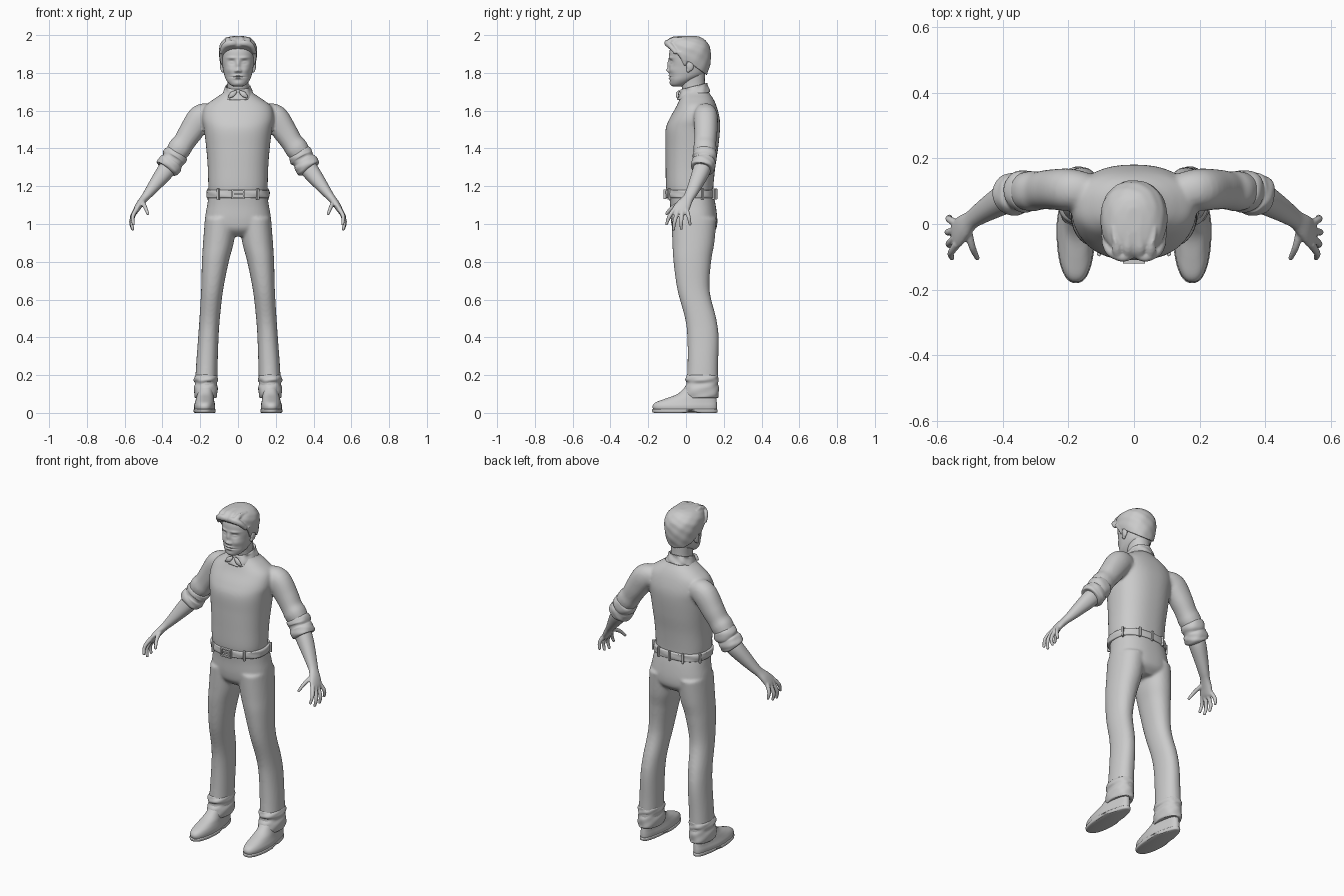
import bpy, bmesh
from math import sin, cos, pi, exp, copysign
from mathutils import Vector, Matrix


def resample(rows, steps):
    """Catmull-Rom through the given cross-sections."""
    out = []
    for i in range(len(rows) - 1):
        quad = [rows[max(i - 1, 0)], rows[i], rows[i + 1], rows[min(i + 2, len(rows) - 1)]]
        for k in range(steps):
            t = k / steps
            out.append([0.5 * (2 * b + (c - a) * t + (2 * a - 5 * b + 4 * c - d) * t * t
                               + (3 * b - a - 3 * c + d) * t ** 3) for a, b, c, d in zip(*quad)])
    return out + [list(rows[-1])]


def loft(bm, rows, side=1, p=2.2, n=40, steps=6, flat=True, ripple=(0, 0)):
    """Skin rings (x, y, z, radius across, radius along y); flat keeps them level."""
    rows = resample([(r[0] * side, *r[1:]) for r in rows], steps)
    cen = [Vector(r[:3]) for r in rows]
    rings = []
    for i, r in enumerate(rows):
        t = Vector((0, 0, 1)) if flat else (cen[min(i + 1, len(cen) - 1)] - cen[max(i - 1, 0)]).normalized()
        s = (Vector((0, 1, 0)) - t * t.y).normalized()
        u = s.cross(t)
        ring = []
        for k in range(n):
            a = 2 * pi * k / n
            w = 1 + ripple[0] * sin(ripple[1] * a + i * 0.9) + ripple[0] * 0.6 * sin((ripple[1] + 2) * a - i * 0.5)
            ca, sa = [copysign(abs(f) ** (2 / p), f) for f in (cos(a), sin(a))]
            ring.append(bm.verts.new(cen[i] + (u * ca * max(r[3], .001) + s * sa * max(r[4], .001)) * w))
        rings.append(ring)
    for a, b in zip(rings, rings[1:]):
        for k in range(n):
            bm.faces.new((a[k], a[(k + 1) % n], b[(k + 1) % n], b[k]))
    bm.faces.new(rings[0])
    bm.faces.new(rings[-1])


def lv(z, y0, y1, rx, x=0):
    """Level section from its y extent and half width."""
    return (x, (y0 + y1) / 2, z, rx, (y1 - y0) / 2)


def ball(bm, loc, size):
    bmesh.ops.create_uvsphere(bm, u_segments=24, v_segments=16, radius=1,
                              matrix=Matrix.Translation(loc) @ Matrix.Diagonal((*size, 1)))


def box(bm, loc, size, turn=0):
    bmesh.ops.create_cube(bm, size=1, matrix=Matrix.Translation(loc) @ Matrix.Rotation(turn, 4, 'Z')
                          @ Matrix.Diagonal((*size, 1)))


def finish(name, bm, voxel=0, smooth=0, bevel=0):
    bmesh.ops.recalc_face_normals(bm, faces=bm.faces)
    me = bpy.data.meshes.new(name)
    bm.to_mesh(me)
    bm.free()
    ob = bpy.data.objects.new(name, me)
    bpy.context.collection.objects.link(ob)
    if not bevel:
        me.polygons.foreach_set("use_smooth", [True] * len(me.polygons))
    else:
        m = ob.modifiers.new("bevel", 'BEVEL')
        m.width, m.segments = bevel, 2
    if voxel:
        m = ob.modifiers.new("fuse", 'REMESH')
        m.mode, m.voxel_size, m.use_smooth_shade = 'VOXEL', voxel, True
    if smooth:
        m = ob.modifiers.new("soften", 'SMOOTH')
        m.factor, m.iterations = 0.5, smooth


SIDES = (("left", 1), ("right", -1))

# Shirt: torso and both sleeves fused together
bm = bmesh.new()
loft(bm, [lv(1.15, -.098, .143, .152), lv(1.2, -.106, .145, .157), lv(1.3, -.108, .155, .16),
          lv(1.4, -.109, .17, .168), lv(1.5, -.108, .18, .18), lv(1.56, -.086, .178, .19),
          lv(1.62, -.052, .163, .178), lv(1.66, -.034, .146, .13), lv(1.69, -.022, .126, .085),
          lv(1.715, -.01, .11, .062)], p=2.35, n=64)
for _, s in SIDES:
    loft(bm, [(.14, .10, 1.575, .06, .055), (.195, .104, 1.563, .07, .064), (.25, .105, 1.487, .064, .061),
              (.285, .102, 1.433, .058, .058), (.31, .1, 1.4, .062, .061), (.335, .1, 1.362, .056, .056),
              (.36, .093, 1.32, .054, .054)], s, flat=False)
finish("shirt", bm, .008, 6)

# Rolled sleeve cuffs
for name, s in SIDES:
    bm = bmesh.new()
    loft(bm, [(.318, .1, 1.383, .045, .045), (.322, .1, 1.377, .061, .06), (.336, .1, 1.355, .066, .064),
              (.346, .097, 1.338, .059, .058), (.354, .095, 1.326, .064, .062), (.366, .09, 1.308, .067, .064),
              (.376, .086, 1.292, .062, .059), (.379, .085, 1.288, .04, .04)],
         s, flat=False, steps=4, ripple=(.018, 3))
    finish(name + "_sleeve_cuff", bm)

# Forearms, palms and fingers
FINGERS = [((.537, -.06, 1.08), (.557, -.088, 1.04), (.554, -.103, 1.0)),
           ((.543, -.043, 1.07), (.563, -.06, 1.015), (.557, -.066, .972)),
           ((.545, -.02, 1.065), (.566, -.025, 1.015), (.56, -.025, .976)),
           ((.541, .003, 1.075), (.563, .015, 1.035), (.56, .021, .999)),
           ((.505, -.02, 1.115), (.492, -.07, 1.09), (.477, -.103, 1.055))]
for name, s in SIDES:
    bm = bmesh.new()
    loft(bm, [(.345, .095, 1.33, .046, .046), (.385, .08, 1.278, .046, .046), (.43, .055, 1.22, .037, .039),
              (.47, .03, 1.168, .027, .032), (.495, .012, 1.137, .021, .029), (.52, -.01, 1.105, .019, .038),
              (.54, -.03, 1.072, .015, .044), (.549, -.035, 1.053, .008, .036)], s, flat=False)
    for a, b, c in FINGERS:
        loft(bm, [(*a, .013, .012), (*b, .0105, .0105), (*c, .008, .008)], s, p=2, n=14, flat=False)
        ball(bm, (c[0] * s, c[1], c[2]), (.008, .008, .008))
    finish(name + "_forearm_and_hand", bm, .004, 3)

# Trousers: hips and both legs fused together
bm = bmesh.new()
loft(bm, [lv(1.17, -.092, .142, .152), lv(1.1, -.084, .157, .163), lv(1.02, -.08, .166, .174),
          lv(.97, -.068, .158, .15), lv(.935, -.03, .12, .1)], p=2.4, n=64)
for _, s in SIDES:
    loft(bm, [lv(1.03, -.077, .162, .085, .09), lv(.9, -.072, .15, .081, .104), lv(.8, -.066, .133, .071, .12),
              lv(.65, -.045, .125, .058, .137), lv(.5, -.005, .16, .054, .15), lv(.4, .007, .173, .054, .157),
              lv(.25, .008, .17, .057, .165), lv(.12, .0, .17, .058, .17), lv(.09, .0, .165, .052, .17)], s)
finish("trousers", bm, .008, 5)

# Gathered trouser hems
for name, s in SIDES:
    bm = bmesh.new()
    loft(bm, [lv(.205, .01, .165, .05, .168), lv(.195, .003, .17, .06, .169), lv(.175, -.004, .172, .064, .17),
              lv(.155, .004, .17, .058, .17), lv(.13, -.008, .173, .063, .17), lv(.095, -.01, .173, .06, .171),
              lv(.08, -.004, .168, .055, .171), lv(.082, .01, .15, .045, .171)],
         s, steps=4, n=56, ripple=(.018, 4))
    finish(name + "_trouser_hem", bm)

# Shoes with soles, narrower toward the heel
for name, s in SIDES:
    for part, rows in (("shoe", [lv(.01, -.165, .155, .05, .177), lv(.02, -.174, .163, .055, .177),
                                 lv(.038, -.176, .164, .056, .177), lv(.056, -.16, .163, .052, .176),
                                 lv(.075, -.11, .161, .048, .175), lv(.1, -.045, .158, .045, .173),
                                 lv(.14, .0, .15, .042, .17)]),
                       ("sole", [lv(0, -.168, .16, .053, .177), lv(.004, -.177, .166, .058, .177),
                                 lv(.016, -.18, .168, .059, .177), lv(.02, -.175, .163, .056, .177)])):
        bm = bmesh.new()
        loft(bm, rows, s, p=2.35, n=48, steps=4)
        for v in bm.verts:
            k = 1 - .2 * min(max(v.co.y / .1, 0), 1)
            v.co.x = s * .175 + (v.co.x - s * .175) * k
            if part == "sole" and v.co.z < .01:      # raised arch ahead of the heel
                v.co.z += .009 * exp(-((v.co.y - .03) / .025) ** 2)
        finish(name + "_" + part, bm)

# Belt, belt loops and buckle
bm = bmesh.new()
loft(bm, [lv(1.137, -.09, .14, .15), lv(1.138, -.106, .154, .164), lv(1.15, -.109, .156, .167),
          lv(1.168, -.109, .156, .167), lv(1.179, -.106, .154, .164), lv(1.18, -.09, .14, .15)],
     p=2.35, n=72, steps=3, ripple=(.006, 5))
finish("belt", bm)
bm = bmesh.new()
for deg in (25, 65, 115, 155, 235, 305, 270 + 180):
    a = deg * pi / 180
    ca, sa = [copysign(abs(f) ** (2 / 2.35), f) for f in (cos(a), sin(a))]
    box(bm, (.167 * ca, .0235 + .133 * sa, 1.158), (.012, .018, .058), a + pi / 2)
finish("belt_loops", bm, bevel=.003)
bm = bmesh.new()
for x in (-.03, .03):
    box(bm, (x, -.112, 1.158), (.008, .016, .05))
for z in (1.137, 1.179):
    box(bm, (0, -.112, z), (.068, .016, .008))
box(bm, (.004, -.114, 1.158), (.05, .01, .006))
finish("belt_buckle", bm, bevel=.002)

# Neck
bm = bmesh.new()
loft(bm, [lv(1.65, -.02, .12, .065), lv(1.7, -.018, .105, .058), lv(1.74, -.025, .1, .055),
          lv(1.8, -.03, .1, .06)])
finish("neck", bm)

# Collar band, tilted down toward the front, with two points
bm = bmesh.new()
loft(bm, [lv(1.676, -.03, .11, .07), lv(1.677, -.046, .126, .083), lv(1.69, -.042, .124, .081),
          lv(1.715, -.03, .115, .07), lv(1.728, -.026, .112, .067), lv(1.726, -.02, .105, .06),
          lv(1.70, -.018, .103, .058)], n=72, steps=3, ripple=(.022, 6))
for _, s in SIDES:
    loft(bm, [(.008, -.038, 1.722, .006, .006), (.03, -.046, 1.708, .014, .008), (.05, -.043, 1.69, .005, .005)],
         s, n=16, flat=False)
for v in bm.verts:
    v.co.z += (v.co.y - .04) * .25
finish("collar", bm)

# Head: skull loft with facial features pushed in and out
bm = bmesh.new()
loft(bm, [lv(1.727, -.065, -.02, .018), lv(1.736, -.079, .0, .04), lv(1.76, -.085, .045, .061),
          lv(1.79, -.087, .095, .073), lv(1.83, -.088, .112, .081), lv(1.87, -.089, .118, .087),
          lv(1.92, -.086, .118, .088), lv(1.96, -.065, .1, .072), lv(1.985, -.03, .07, .04)], n=128, steps=12)
FACE = [(0, 1.845, .011, .025, .01), (0, 1.814, .013, .011, .016), (.013, 1.809, .007, .007, .007),
        (.034, 1.858, .018, .012, -.011), (.034, 1.88, .024, .007, .006), (.034, 1.856, .012, .006, .006),
        (.045, 1.815, .022, .018, .006), (0, 1.785, .027, .005, .006), (0, 1.778, .032, .003, -.005),
        (0, 1.771, .021, .005, .006), (0, 1.744, .02, .012, .004)]
for v in bm.verts:
    if v.co.y < 0:
        x, z = abs(v.co.x), v.co.z
        v.co.y -= sum(d * exp(-((x - cx) / sx) ** 2 - ((z - cz) / sz) ** 2) for cx, cz, sx, sz, d in FACE)
finish("head", bm)

# Ears
for name, s in SIDES:
    bm = bmesh.new()
    ball(bm, (.085 * s, .022, 1.838), (.011, .02, .03))
    ball(bm, (.081 * s, .012, 1.815), (.01, .011, .014))
    finish(name + "_ear", bm, .004, 2)

# Hair: cap cut along a sloping hairline, plus swept locks and sideburns
bm = bmesh.new()
loft(bm, [lv(1.76, -.03, .1, .065), lv(1.8, -.08, .115, .084), lv(1.85, -.095, .129, .094),
          lv(1.9, -.1, .132, .101), lv(1.94, -.102, .125, .099), lv(1.97, -.098, .105, .083),
          lv(1.988, -.07, .08, .056), lv(1.996, -.025, .05, .022)], n=64, ripple=(.008, 7))
cut = bmesh.ops.bisect_plane(bm, geom=bm.verts[:] + bm.edges[:] + bm.faces[:], plane_co=(0, -.1, 1.94),
                             plane_no=(0, .16, .22), clear_inner=True)
bmesh.ops.holes_fill(bm, edges=[e for e in bm.edges if e.is_boundary], sides=0)
for _, s in SIDES:
    loft(bm, [(.004, -.092, 1.952, .012, .012), (.035, -.1, 1.958, .017, .015), (.07, -.083, 1.943, .016, .015),
              (.09, -.05, 1.905, .01, .012)], s, n=16, flat=False)
    loft(bm, [(.088, -.035, 1.91, .012, .02), (.088, -.012, 1.875, .009, .017), (.083, -.004, 1.84, .005, .008)],
         s, n=16)
    for x in (.018, .05):
        loft(bm, [(x, -.1, 1.962, .012, .008), (x * 1.1, -.07, 1.984 - x * .15, .014, .01),
                  (x * 1.2, -.01, 1.991 - x * .3, .012, .007)], s, n=16, flat=False)
finish("hair", bm, .005, 2)
